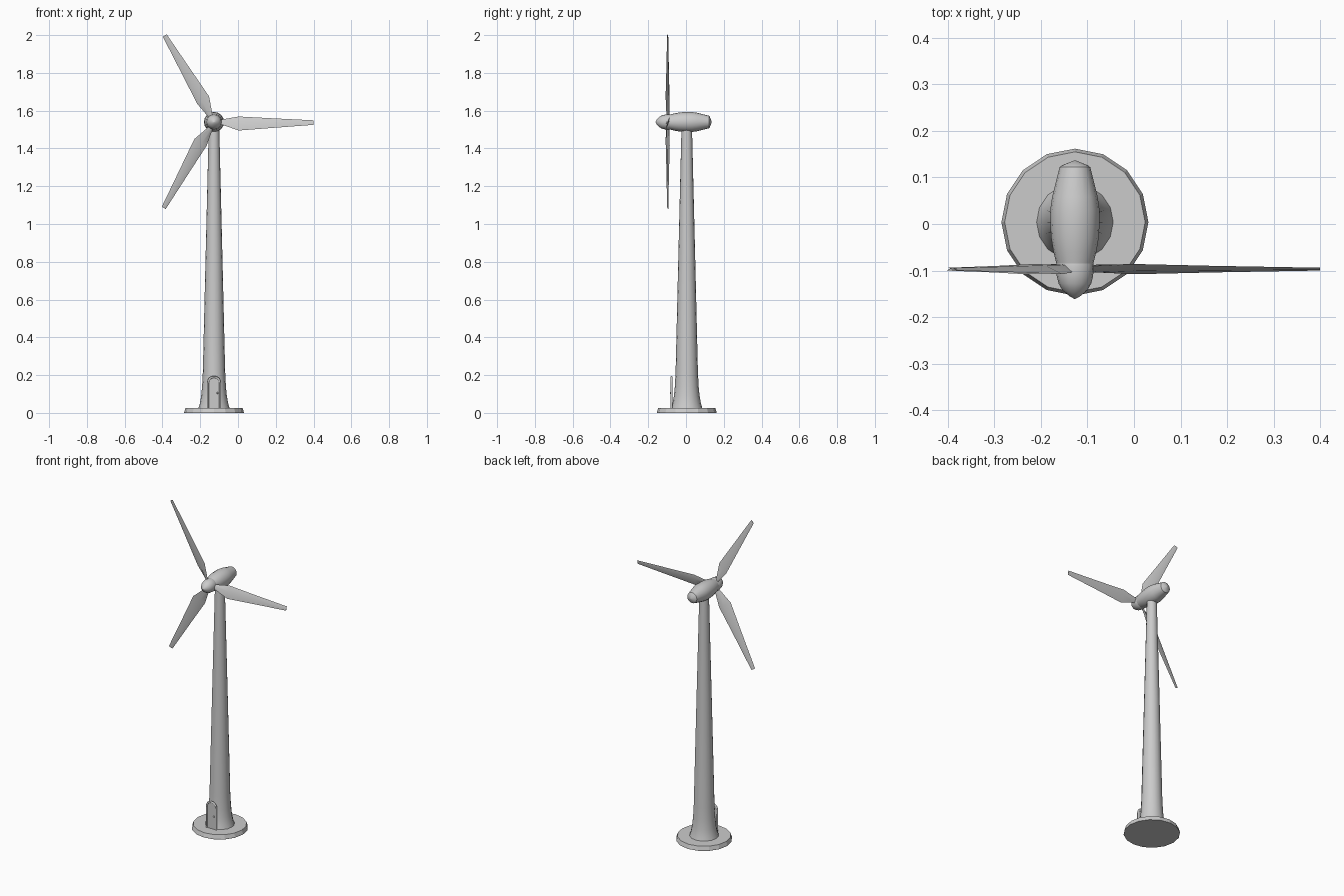
import bpy, bmesh, math
from mathutils import Matrix, Vector

if "Cube" in bpy.data.objects:
    bpy.data.objects.remove(bpy.data.objects["Cube"])

CX, CY, HUB_Z, ROTOR_Y = -0.127, 0.004, 1.54, -0.097

grey = bpy.data.materials.new("light grey paint")
grey.diffuse_color = (0.6, 0.6, 0.6, 1)
grey.use_nodes = True
grey.node_tree.nodes["Principled BSDF"].inputs["Base Color"].default_value = grey.diffuse_color


def finish(name, bm, smooth=True, angle=30):
    bmesh.ops.recalc_face_normals(bm, faces=bm.faces)
    me = bpy.data.meshes.new(name)
    bm.to_mesh(me)
    bm.free()
    ob = bpy.data.objects.new(name, me)
    bpy.context.collection.objects.link(ob)
    me.materials.append(grey)
    if smooth:
        bpy.ops.object.select_all(action='DESELECT')
        ob.select_set(True)
        bpy.context.view_layer.objects.active = ob
        bpy.ops.object.shade_smooth_by_angle(angle=math.radians(angle))
    return ob


def loft(bm, rings):
    """Bridge equal rings of points and cap both ends."""
    loops = [[bm.verts.new(p) for p in r] for r in rings]
    n = len(loops[0])
    for a, b in zip(loops, loops[1:]):
        for i in range(n):
            j = (i + 1) % n
            bm.faces.new((a[i], a[j], b[j], b[i]))
    bm.faces.new(loops[0])
    bm.faces.new(loops[-1])


def lathe(name, profile, matrix, sides=16, angle=30):
    """Profile is (radius, height) turned about local z."""
    bm = bmesh.new()
    loft(bm, [[matrix @ Vector((r * math.cos(k * math.tau / sides),
                                r * math.sin(k * math.tau / sides), h))
               for k in range(sides)] for r, h in profile])
    return finish(name, bm, True, angle)


upright = Matrix.Translation((CX, CY, 0))
# local z turned to point along +y
lying = Matrix.Translation((CX, 0, HUB_Z)) @ Matrix.Rotation(-math.pi / 2, 4, 'X')

# foundation and tower
lathe("foundation", [(0.158, 0), (0.158, 0.004), (0.151, 0.026)], upright, angle=15)
lathe("tower", [(0.083, 0.024), (0.075, 0.05), (0.068, 0.09), (0.063, 0.14),
                (0.059, 0.22), (0.044, 0.85), (0.029, 1.46), (0.028, 1.51)], upright)

# nacelle and spinner
lathe("nacelle", [(0.039, -0.088), (0.046, -0.06), (0.051, -0.03), (0.053, 0.0),
                  (0.053, 0.03), (0.049, 0.058), (0.033, 0.122), (0.028, 0.126),
                  (0.003, 0.136)], lying)
lathe("spinner", [(0.001, -0.161), (0.012, -0.155), (0.027, -0.142), (0.035, -0.128),
                  (0.039, -0.112), (0.041, -0.09), (0.039, -0.082)], lying, angle=40)

# three blades: distance out, upper edge, lower edge, pitch depth, half thickness
stations = [(0.01, 0.012, -0.012, 0.004, 0.008),
            (0.045, 0.014, -0.015, 0.007, 0.008),
            (0.13, 0.029, -0.045, 0.011, 0.006),
            (0.30, 0.020, -0.032, 0.007, 0.004),
            (0.527, 0.009, -0.015, 0.003, 0.002)]
for b in range(3):
    turn = Matrix.Translation((CX, ROTOR_Y, HUB_Z)) @ Matrix.Rotation(-b * math.tau / 3, 4, 'Y')
    bm = bmesh.new()
    rings = []
    for r, up, lo, pitch, t in stations:
        mid = up * 0.6 + lo * 0.4
        rings.append([turn @ Vector(p) for p in
                      ((r, pitch, up), (r, pitch * 0.2 - t, mid),
                       (r, -pitch, lo), (r, pitch * 0.2 + t, mid))])
    loft(bm, rings)
    finish(f"blade_{b + 1}", bm, True, 30)


# arched door: outline in the xz plane
def arch(half, y):
    pts = [(CX + half, y, 0.022)]
    pts += [(CX + half * math.cos(a), y, 0.158 + half * math.sin(a))
            for a in (math.pi * k / 12 for k in range(13))]
    return pts + [(CX - half, y, 0.022)]


bm = bmesh.new()
loft(bm, [arch(0.031, -0.079), arch(0.031, -0.072)])
finish("door_panel", bm, False)

# raised frame around the door
cu = bpy.data.curves.new("door_frame", 'CURVE')
cu.dimensions = '3D'
cu.bevel_depth = 0.006
cu.bevel_resolution = 1
cu.use_fill_caps = True
sp = cu.splines.new('POLY')
path = arch(0.032, -0.077)
sp.points.add(len(path) - 1)
for p, co in zip(sp.points, path):
    p.co = (*co, 1)
frame = bpy.data.objects.new("door_frame", cu)
bpy.context.collection.objects.link(frame)
cu.materials.append(grey)
bpy.ops.object.select_all(action='DESELECT')
frame.select_set(True)
bpy.context.view_layer.objects.active = frame
bpy.ops.object.convert(target='MESH')

# door knob
bm = bmesh.new()
bmesh.ops.create_uvsphere(bm, u_segments=10, v_segments=6, radius=0.005,
                          matrix=Matrix.Translation((CX + 0.018, -0.081, 0.105)))
finish("door_knob", bm, True, 60)
